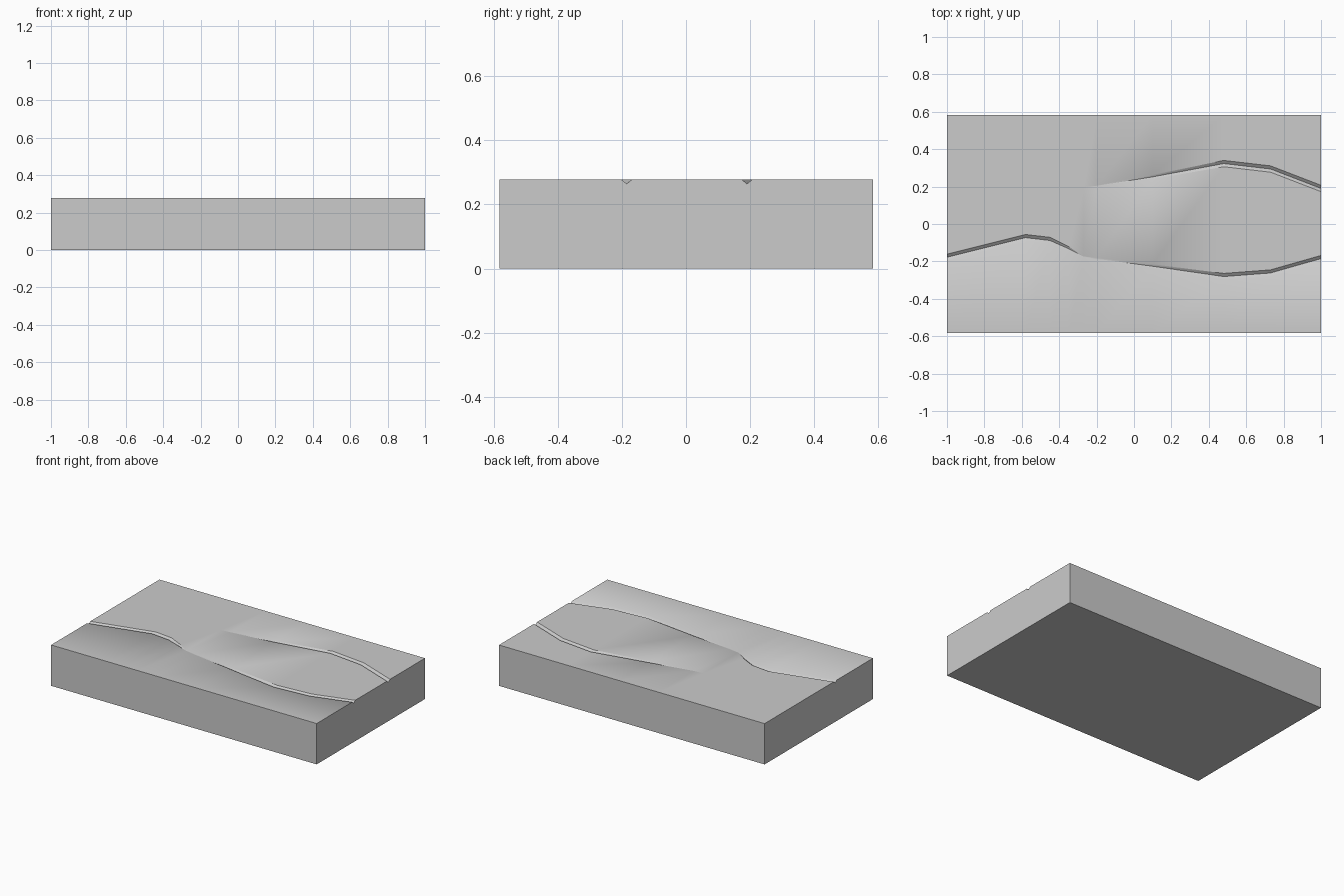
import bpy, bmesh, math

if "Cube" in bpy.data.objects:
    bpy.data.objects.remove(bpy.data.objects["Cube"])

X, Y0, Y1, H = 1.0, -0.582, 0.583, 0.278
HALF, DEPTH = 0.017, 0.014

# stations along the slab: x, front groove y, strength, back groove y, strength
stations = [
    (-1.00, -0.178, 1.0, 0.150, 0.0),
    (-0.58, -0.073, 1.0, 0.175, 0.0),
    (-0.45, -0.088, 1.0, 0.185, 0.0),
    (-0.35, -0.132, 0.5, 0.192, 0.0),
    (-0.27, -0.174, 0.0, 0.198, 0.0),
    (-0.20, -0.186, 0.08, 0.204, 0.0),
    (0.10, -0.226, 0.45, 0.252, 0.45),
    (0.48, -0.281, 1.0, 0.323, 1.0),
    (0.73, -0.262, 1.0, 0.294, 1.0),
    (1.00, -0.185, 1.0, 0.190, 1.0),
]


def groove(y, t):
    """Front lip, valley and back lip of a V groove."""
    w = max(0.001, HALF * math.sqrt(t))
    return [(y - w, H), (y, H - DEPTH * t), (y + w, H)]


bm = bmesh.new()
rings = []
for x, ya, ta, yb, tb in stations:
    pts = [(Y0, 0), (Y0, H)] + groove(ya, ta) + groove(yb, tb) + [(Y1, H), (Y1, 0)]
    rings.append([bm.verts.new((x, y, z)) for y, z in pts])

# skin between the cross-sections, then close the ends
n = len(rings[0])
for a, b in zip(rings, rings[1:]):
    for i in range(n):
        j = (i + 1) % n
        bm.faces.new((a[i], a[j], b[j], b[i]))
bm.faces.new(rings[0])
bm.faces.new(rings[-1])
bmesh.ops.recalc_face_normals(bm, faces=bm.faces)

# crisp edges everywhere except the soft front lip of the front groove
for f in bm.faces:
    f.smooth = True
for e in bm.edges:
    e.smooth = e.calc_face_angle(0) < math.radians(28)
for a, b in zip(rings, rings[1:]):
    bm.edges.get((a[2], b[2])).smooth = True

mesh = bpy.data.meshes.new("grooved_slab")
bm.to_mesh(mesh)
bm.free()
slab = bpy.data.objects.new("grooved_slab", mesh)
bpy.context.collection.objects.link(slab)
